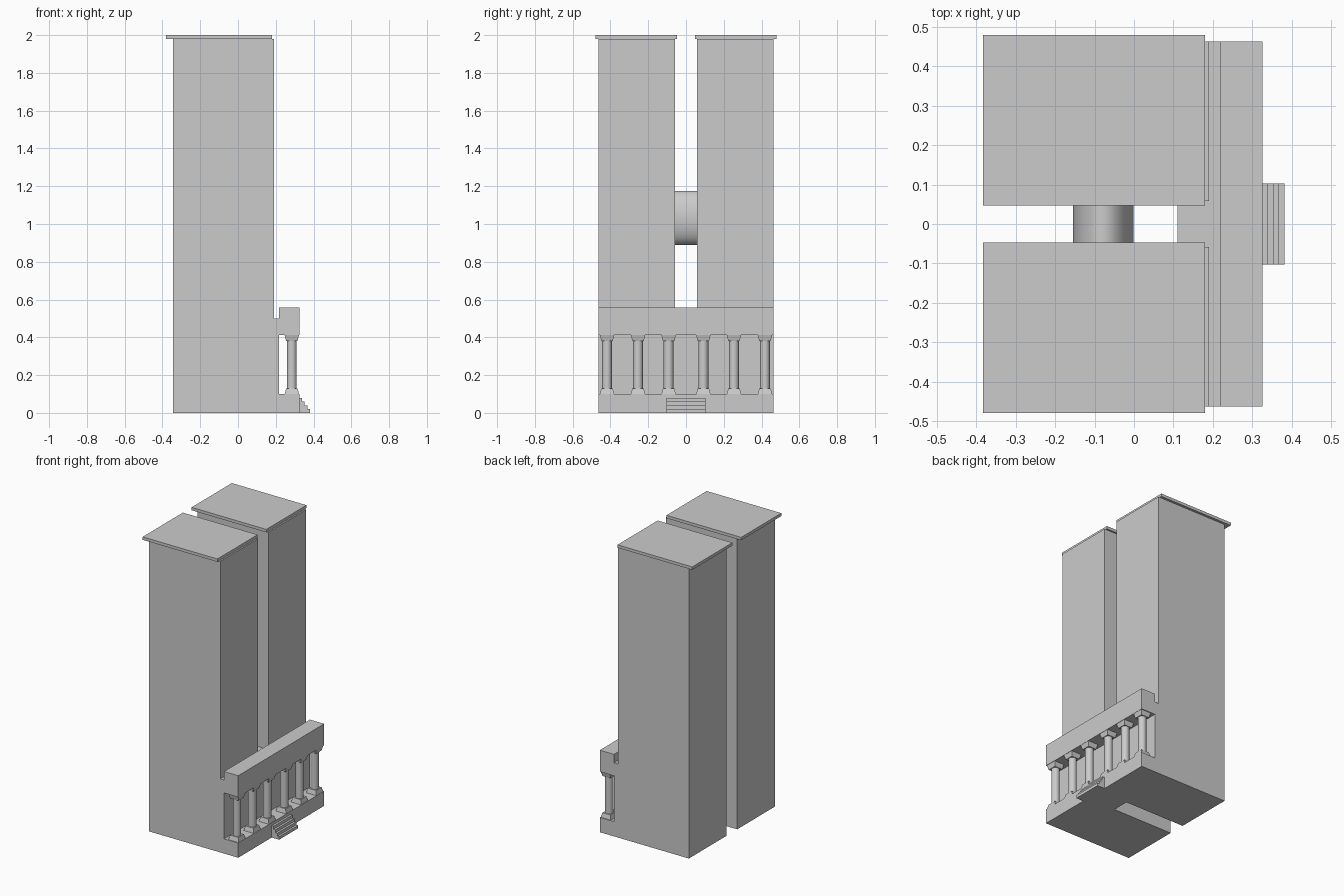
import bpy
import math

cube = bpy.data.objects.get("Cube")
if cube:
    bpy.data.objects.remove(cube, do_unlink=True)

grey = bpy.data.materials.new("light_grey")
grey.use_nodes = True
COLOUR = (0.6, 0.6, 0.6, 1)
grey.diffuse_color = COLOUR
grey.node_tree.nodes["Principled BSDF"].inputs["Base Color"].default_value = COLOUR


def finish(name):
    obj = bpy.context.object
    obj.name = name
    obj.data.materials.append(grey)
    return obj


def box(name, x, y, z):
    """Box from the low and high limits on each axis."""
    bpy.ops.mesh.primitive_cube_add(size=1, location=[sum(a) / 2 for a in (x, y, z)])
    obj = finish(name)
    obj.scale = [a[1] - a[0] for a in (x, y, z)]
    bpy.ops.object.transform_apply(location=False, rotation=False, scale=True)
    return obj


def smooth():
    bpy.ops.object.shade_smooth_by_angle(angle=math.radians(30))


def frustum(name, x, y, z, low, high):
    """Square tapered block, given its half widths at the bottom and top."""
    bpy.ops.mesh.primitive_cone_add(
        vertices=4, radius1=low * math.sqrt(2), radius2=high * math.sqrt(2),
        depth=z[1] - z[0], location=(x, y, sum(z) / 2), rotation=(0, 0, math.pi / 4))
    finish(name)


HALF = 0.462    # half length of the building
INNER = 0.058   # half gap between towers
FRONT = 0.325   # outer face of the porch

# Twin towers with overhanging roof slabs
for side, s in (("left", 1), ("right", -1)):
    box(f"tower_{side}", (-0.345, 0.19), sorted((s * INNER, s * HALF)), (0, 1.98))
    box(f"roof_{side}", (-0.382, 0.18), sorted((s * 0.047, s * 0.479)), (1.98, 2))

# Oval bridge between the towers
bpy.ops.mesh.primitive_cylinder_add(vertices=48, radius=1, depth=2 * INNER,
                                    location=(-0.078, 0, 1.033),
                                    rotation=(math.pi / 2, 0, 0))
finish("bridge").scale = (0.077, 0.143, 1)
bpy.ops.object.transform_apply(location=False, rotation=False, scale=True)
smooth()

# Lower entrance wall and the block joining the towers
box("entrance_wall", (0.19, 0.218), (-HALF, HALF), (0, 0.5))
box("lobby_block", (0.11, 0.19), (-INNER, INNER), (0, 0.5))

# Porch base and beam
box("porch_base", (0.218, FRONT), (-HALF, HALF), (0, 0.1))
box("porch_beam", (0.218, FRONT), (-HALF, HALF), (0.412, 0.558))

# Colonnade
COL_X = 0.285
for i, y in enumerate((-0.418, -0.254, -0.092, 0.092, 0.254, 0.418)):
    bpy.ops.mesh.primitive_cylinder_add(vertices=32, radius=0.026, depth=0.26,
                                        location=(COL_X, y, 0.256))
    finish(f"column_{i + 1}")
    smooth()
    frustum(f"column_foot_{i + 1}", COL_X, y, (0.1, 0.13), 0.038, 0.03)
    frustum(f"column_capital_{i + 1}", COL_X, y, (0.38, 0.412), 0.03, 0.038)

# Front steps
for i in range(4):
    x = FRONT + i * 0.014
    box(f"step_{i + 1}", (x, x + 0.014), (-0.102, 0.102), (0, 0.08 - i * 0.02))
